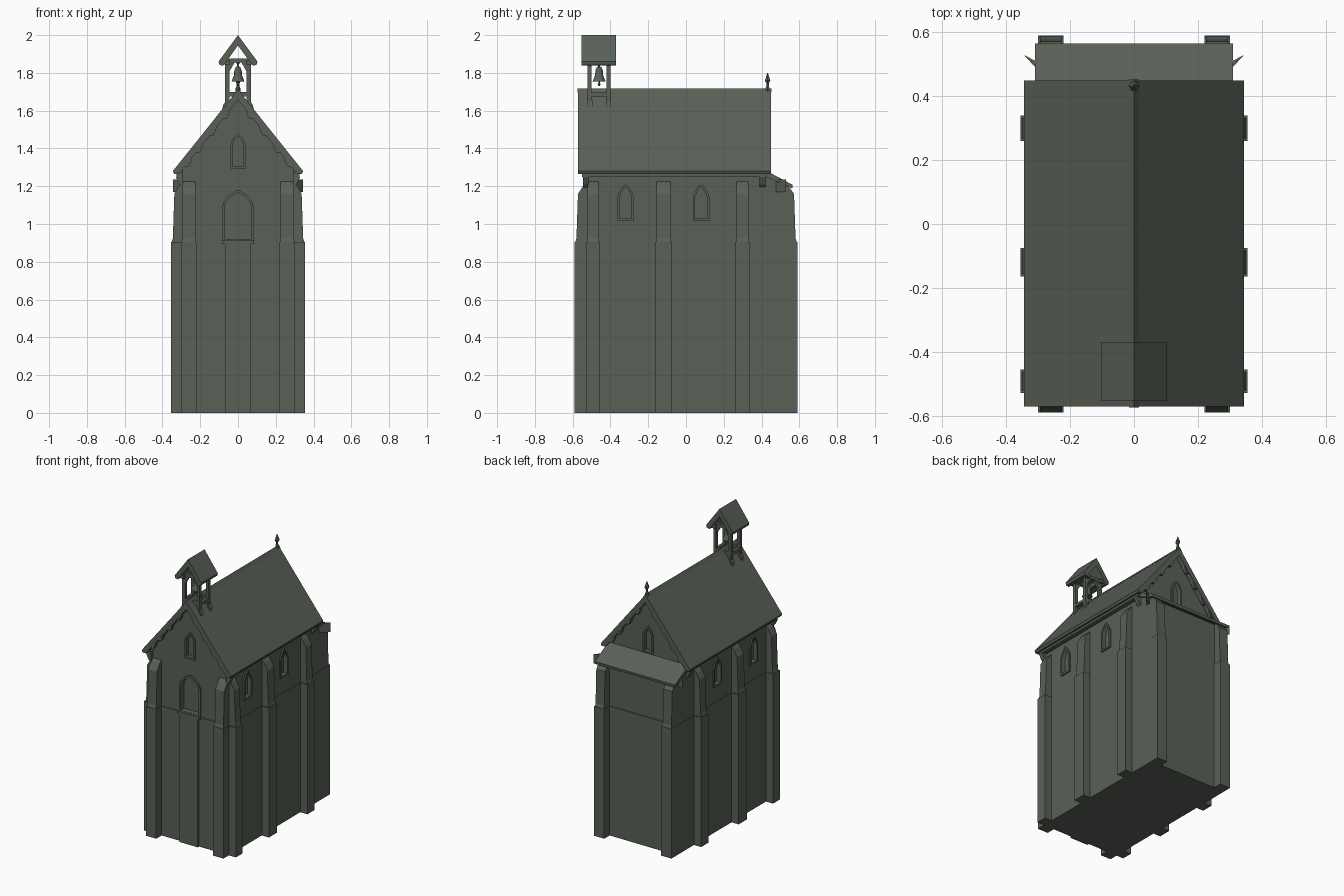
import bpy, bmesh, math
from mathutils import Vector

if "Cube" in bpy.data.objects:
    bpy.data.objects.remove(bpy.data.objects["Cube"])

stone = bpy.data.materials.new("grey_green_stone")
stone.diffuse_color = (0.100, 0.118, 0.095, 1)
stone.use_nodes = True
stone.node_tree.nodes["Principled BSDF"].inputs["Base Color"].default_value = stone.diffuse_color


def finish(name, bm):
    bmesh.ops.recalc_face_normals(bm, faces=bm.faces)
    mesh = bpy.data.meshes.new(name)
    bm.to_mesh(mesh)
    bm.free()
    mesh.materials.append(stone)
    ob = bpy.data.objects.new(name, mesh)
    bpy.context.collection.objects.link(ob)
    return ob


def place(axis, u, v, d):
    return {'x': (d, u, v), 'y': (u, d, v), 'z': (u, v, d)}[axis]


def prism(name, pts, axis, d0, d1):
    """Extrude a 2D profile along an axis."""
    bm = bmesh.new()
    a, b = [[bm.verts.new(place(axis, u, v, d)) for u, v in pts] for d in (d0, d1)]
    bm.faces.new(a)
    bm.faces.new(b)
    for i in range(len(pts)):
        j = (i + 1) % len(pts)
        bm.faces.new((a[i], a[j], b[j], b[i]))
    return finish(name, bm)


def frame(name, outer, inner, axis, d0, d1):
    """Moulding between two matching outlines."""
    bm = bmesh.new()
    loops = [[bm.verts.new(place(axis, u, v, d)) for u, v in p]
             for p, d in ((outer, d0), (outer, d1), (inner, d1), (inner, d0))]
    n = len(outer)
    for k in range(4):
        a, b = loops[k], loops[(k + 1) % 4]
        for i in range(n):
            j = (i + 1) % n
            bm.faces.new((a[i], a[j], b[j], b[i]))
    return finish(name, bm)


def box(name, x0, x1, y0, y1, z0, z1):
    return prism(name, [(x0, y0), (x1, y0), (x1, y1), (x0, y1)], 'z', z0, z1)


def lathe(name, profile, x, y, n=12):
    bm = bmesh.new()
    rings = [[bm.verts.new((x + r * math.cos(2 * math.pi * i / n),
                            y + r * math.sin(2 * math.pi * i / n), z)) for i in range(n)]
             for r, z in profile]
    for a, b in zip(rings, rings[1:]):
        for i in range(n):
            j = (i + 1) % n
            bm.faces.new((a[i], a[j], b[j], b[i]))
    bm.faces.new(rings[0])
    bm.faces.new(rings[-1])
    return finish(name, bm)


def arch(c, w, z0, spring, top, power=1.5, n=5):
    """Arched outline; a low power gives a pointed head, 2 a round one."""
    right = [(w * (1 - (i / n) ** power), spring + (top - spring) * i / n) for i in range(n)]
    return ([(c - w, z0), (c + w, z0)] + [(c + u, z) for u, z in right] + [(c, top)]
            + [(c - u, z) for u, z in reversed(right)])


WX, YF, YB, OUT = 0.30, -0.53, 0.53, 0.055
FRONT = [(-0.30, -0.22), (0.22, 0.30)]
SIDE = [(-0.53, -0.455), (-0.165, -0.075), (0.26, 0.34)]

# Tall plinth: footprint with every buttress stepped out
foot = []
for a, b, o in [(-0.30, -0.22, 0.06), (-0.07, 0.07, 0.015), (0.22, 0.30, 0.06)]:
    foot += [(a, YF), (a, YF - o), (b, YF - o), (b, YF)]
for a, b in SIDE:
    foot += [(WX, a), (WX + OUT, a), (WX + OUT, b), (WX, b)]
foot.append((WX, YB))
for a, b in FRONT[::-1]:
    foot += [(b, YB), (b, YB + 0.06), (a, YB + 0.06), (a, YB)]
foot.append((-WX, YB))
for a, b in SIDE[::-1]:
    foot += [(-WX, b), (-WX - OUT, b), (-WX - OUT, a), (-WX, a)]
foot = [p for i, p in enumerate(foot) if p != foot[i - 1]]
prism("plinth", foot, 'z', 0, 0.905)

# Nave walls with gables
w = 0.295
walls = prism("nave_walls", [(-w, 0.9), (w, 0.9), (w, 1.285), (0, 1.67), (-w, 1.285)],
              'y', -0.525, 0.415)

# Door and window recesses, with their frames
cutters = []


def opening(name, axis, face, sign, c, hw, z0, spring, top, depth, power=1.5, rim=0.012):
    inner = arch(c, hw, z0, spring, top, power)
    outer = arch(c, hw + rim, z0 - rim, spring, top + rim * 1.4, power)
    cutters.append(prism("cutter", inner, axis, face - sign * depth, face + sign * 0.05))
    frame(name, outer, inner, axis, face - sign * 0.004, face + sign * 0.009)


opening("door_frame", 'y', -0.525, -1, 0, 0.07, 0.917, 1.09, 1.165, 0.03, 2.2)
opening("front_window", 'y', -0.525, -1, 0, 0.028, 1.305, 1.42, 1.465, 0.02)
opening("rear_window", 'y', 0.415, 1, 0, 0.028, 1.305, 1.42, 1.465, 0.02)
for s in (-1, 1):
    for c in (-0.32, 0.08):
        opening("side_window", 'x', s * w, s, c, 0.032, 1.03, 1.14, 1.20, 0.02)
for c in cutters:
    m = walls.modifiers.new("recess", 'BOOLEAN')
    m.operation, m.object, m.solver = 'DIFFERENCE', c, 'EXACT'
bpy.context.view_layer.update()
cut = bpy.data.meshes.new_from_object(walls.evaluated_get(bpy.context.evaluated_depsgraph_get()))
walls.modifiers.clear()
walls.data = cut
for c in cutters:
    bpy.data.objects.remove(c)
box("door_sill", -0.085, 0.085, -0.55, -0.52, 0.895, 0.915)

# Lean-to chancel end
prism("lean_to_walls", [(0.41, 0.9), (0.525, 0.9), (0.525, 1.20), (0.41, 1.26)], 'x', -w, w)
prism("lean_to_roof", [(0.41, 1.29), (0.565, 1.207), (0.562, 1.188), (0.41, 1.255)],
      'x', -0.31, 0.31)
for s in (-1, 1):
    prism("lean_to_bracket", [(s * 0.29, 0.47), (s * 0.345, 0.53), (s * 0.29, 0.50)],
          'z', 1.17, 1.235)


# Buttress heads: battered, with a sloped weathering
def head(o, base, sign):
    return [(base - sign * 0.006, 0.9), (base + sign * (o - 0.002), 0.9),
            (base + sign * (o - 0.010), 0.925), (base + sign * (o - 0.018), 1.16),
            (base + sign * 0.012, 1.205), (base - sign * 0.006, 1.225)]


for s in (-1, 1):
    for a, b in SIDE:
        prism("side_buttress", head(OUT, s * WX, s), 'y', a + 0.008, b - 0.008)
    for a, b in FRONT:
        prism("end_buttress", [(y, min(z, 1.2 if s > 0 else 2)) for y, z in head(0.06, s * 0.53, s)],
              'x', a + 0.006, b - 0.006)
    # Eaves beam and its corner corbels
    box("eaves_beam", min(s * 0.29, s * 0.325), max(s * 0.29, s * 0.325), -0.55, 0.43, 1.25, 1.275)
    for y in (-0.535, 0.40):
        prism("eaves_corbel", [(s * 0.29, 1.19), (s * 0.31, 1.21), (s * 0.33, 1.25), (s * 0.29, 1.25)],
              'y', y - 0.01, y + 0.02)

# Main roof
prism("main_roof", [(0, 1.712), (0.345, 1.28), (0.338, 1.265), (0.312, 1.265), (0, 1.657),
                    (-0.312, 1.265), (-0.338, 1.265), (-0.345, 1.28)], 'y', -0.572, 0.45)
prism("ridge_cap", [(-0.015, 1.695), (0.015, 1.695), (0, 1.718)], 'y', -0.575, 0.452)

# Bargeboard cusps under both gable edges
for s in (-1, 1):
    for y0, y1 in ((-0.568, -0.545), (0.425, 0.446)):
        for x in (0.07, 0.14, 0.21, 0.27):
            z = 1.657 - x * 1.256
            prism("bargeboard_cusp", [(s * (x - 0.03), z + 0.045), (s * (x - 0.022), z + 0.01),
                                      (s * (x - 0.008), z - 0.014), (s * (x + 0.012), z - 0.014),
                                      (s * (x + 0.02), z - 0.02)], 'y', y0, y1)

# Rear finial
lathe("finial", [(0.012, 1.68), (0.012, 1.72), (0.007, 1.73), (0.008, 1.745), (0.017, 1.76),
                 (0.012, 1.772), (0.002, 1.80)], 0, 0.432, 6)

# Belfry
Y0, Y1 = -0.51, -0.41
for s in (-1, 1):
    lo, hi = sorted((s * 0.046, s * 0.068))
    for y in (Y0, Y1):
        box("belfry_post", lo, hi, y - 0.011, y + 0.011, 1.605, 1.87)
        prism("belfry_brace", [(s * 0.05, 1.80), (s * 0.05, 1.86), (s * 0.015, 1.86)],
              'y', y - 0.008, y + 0.008)
        prism("belfry_foot", [(s * 0.06, 1.60), (s * 0.085, 1.60), (s * 0.078, 1.63), (s * 0.06, 1.66)],
              'y', y - 0.014, y + 0.014)
    box("belfry_plate", lo - 0.004, hi + 0.004, -0.54, -0.38, 1.845, 1.868)
    box("belfry_rail", lo, hi, Y0, Y1, 1.675, 1.695)
for y in (Y0, Y1):
    box("belfry_tie", -0.06, 0.06, y - 0.01, y + 0.01, 1.855, 1.875)
    box("belfry_sill", -0.06, 0.06, y - 0.01, y + 0.01, 1.675, 1.70)
belfry_roof = prism("belfry_roof", [(0, 2.0), (0.103, 1.86), (0.098, 1.842), (0.078, 1.838), (0, 1.945),
                                    (-0.078, 1.838), (-0.098, 1.842), (-0.103, 1.86)],
                    'y', -0.553, -0.37)
box("bell_beam", -0.01, 0.01, Y0, Y1, 1.85, 1.87)
lathe("bell", [(0.034, 1.755), (0.030, 1.765), (0.022, 1.785), (0.019, 1.815), (0.012, 1.83),
               (0.005, 1.834), (0.005, 1.86)], 0, -0.46)
lathe("bell_clapper", [(0.004, 1.73), (0.009, 1.738), (0.004, 1.75), (0.004, 1.76)], 0, -0.46, 6)
